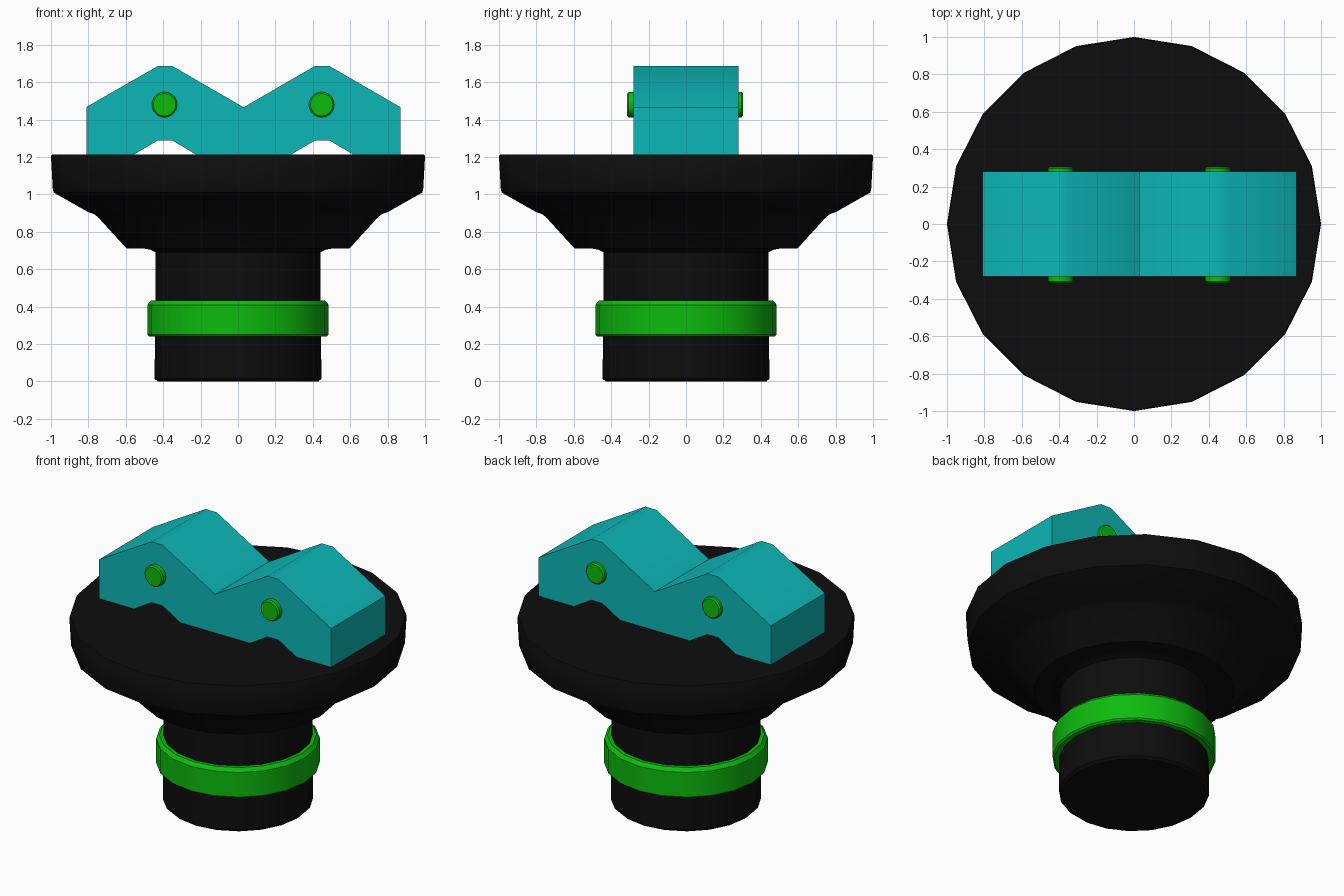
import bpy, bmesh
from math import sin, cos, pi, radians

if "Cube" in bpy.data.objects:
    bpy.data.objects.remove(bpy.data.objects["Cube"])


def material(name, rgb):
    m = bpy.data.materials.new(name)
    m.diffuse_color = (*rgb, 1)
    m.use_nodes = True
    m.node_tree.nodes["Principled BSDF"].inputs["Base Color"].default_value = m.diffuse_color
    return m


BLACK = material("black", (0.004, 0.004, 0.004))
GREEN = material("green", (0.004, 0.5, 0.004))
CYAN = material("cyan", (0.004, 0.47, 0.47))


def finish(bm, name, mat, angle=35):
    bmesh.ops.recalc_face_normals(bm, faces=bm.faces)
    me = bpy.data.meshes.new(name)
    bm.to_mesh(me)
    bm.free()
    me.materials.append(mat)
    me.shade_smooth()
    me.set_sharp_from_angle(angle=radians(angle))
    ob = bpy.data.objects.new(name, me)
    bpy.context.collection.objects.link(ob)
    return ob


def lathe(name, profile, mat, sides=20, closed=False):
    """Revolve (radius, z) points; cap the ends, or join them into a ring."""
    bm = bmesh.new()
    rings = [[bm.verts.new((r * cos(2 * pi * i / sides), r * sin(2 * pi * i / sides), z))
              for i in range(sides)] for r, z in profile]
    pairs = list(zip(rings, rings[1:]))
    if closed:
        pairs.append((rings[-1], rings[0]))
    else:
        bm.faces.new(rings[0])
        bm.faces.new(rings[-1])
    for a, b in pairs:
        for i in range(sides):
            j = (i + 1) % sides
            bm.faces.new((a[i], a[j], b[j], b[i]))
    return finish(bm, name, mat)


# Stem and flared dish
lathe("base_body", [(0.43, 0), (0.446, 0.015), (0.44, 0.69), (0.47, 0.705), (0.50, 0.71),
                    (0.595, 0.71), (0.75, 0.88), (0.77, 0.895), (0.80, 0.905),
                    (0.985, 1.01), (0.99, 1.025), (1.0, 1.205), (0.995, 1.213)], BLACK)

# Collar around the stem
lathe("stem_collar", [(0.43, 0.24), (0.475, 0.24), (0.485, 0.25), (0.485, 0.41),
                      (0.465, 0.433), (0.43, 0.433)], GREEN, closed=True)

# Zigzag link block: two peaks with an arch below each
PEAKS = (-0.39, 0.45)
top, bottom = [(-0.81, 1.468)], [(-0.81, 1.205)]
for i, c in enumerate(PEAKS):
    top += [(c - 0.04, 1.686), (c + 0.04, 1.686), (c + 0.42, 1.466)]
    bottom += [(c - 0.18, 1.205), (c - 0.04, 1.288), (c + 0.04, 1.288), (c + 0.18, 1.205)]
bottom.append((0.87, 1.205))
bm = bmesh.new()
face = bm.faces.new([bm.verts.new((x, -0.28, z)) for x, z in bottom + top[::-1]])
ext = bmesh.ops.extrude_face_region(bm, geom=[face], use_keep_orig=True)
bmesh.ops.translate(bm, vec=(0, 0.56, 0),
                    verts=[v for v in ext["geom"] if isinstance(v, bmesh.types.BMVert)])
finish(bm, "link_block", CYAN)

# Pins through the peaks
for i, c in enumerate(PEAKS):
    pin = lathe(f"pin_{i + 1}", [(0.06, -0.31), (0.068, -0.302), (0.068, 0.302), (0.06, 0.31)],
                GREEN, sides=20)
    pin.rotation_euler.x = pi / 2
    pin.location = (c - 0.003, -0.005, 1.48)
